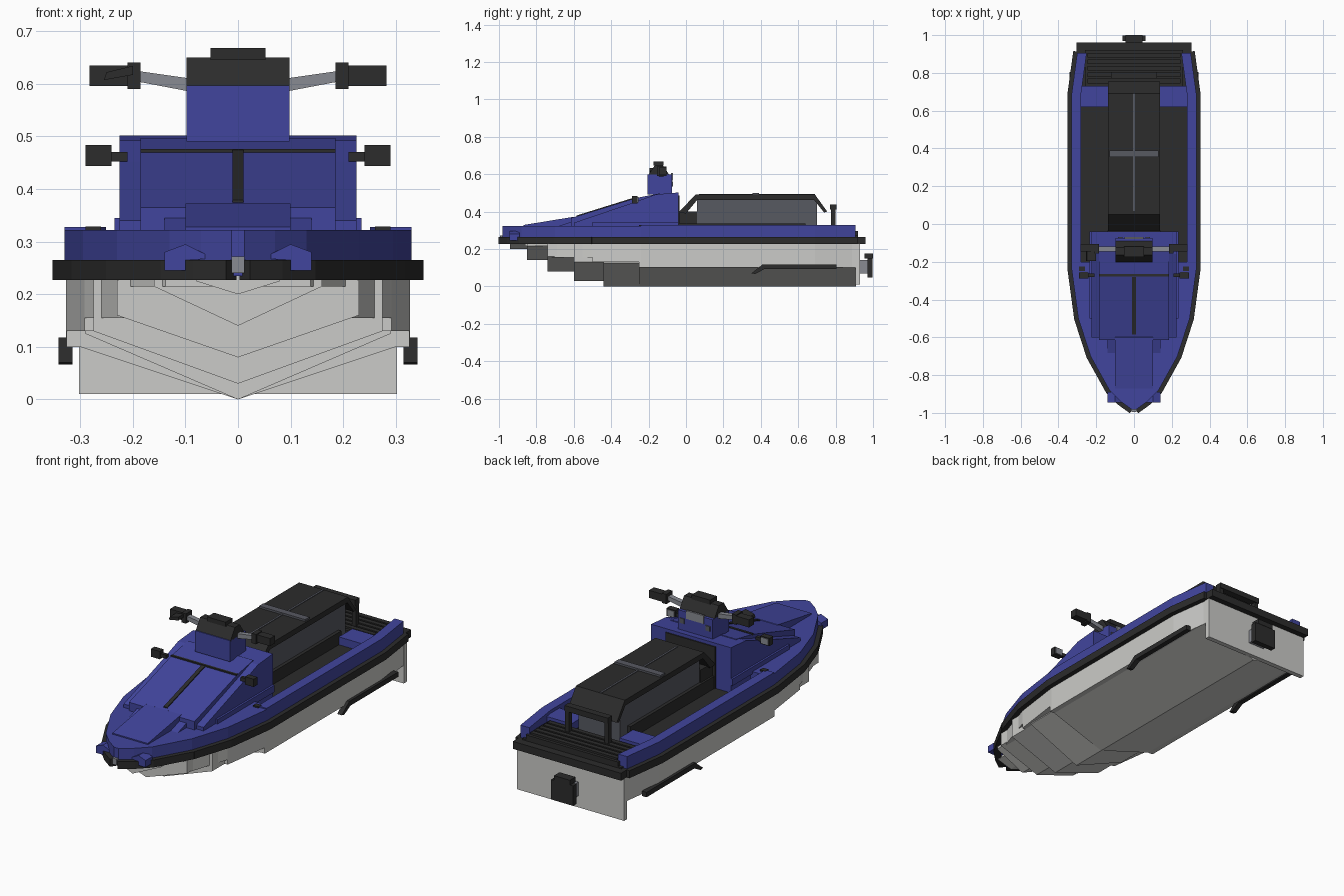
import bpy, bmesh, math
from mathutils import Vector

cube = bpy.data.objects.get("Cube")
if cube:
    bpy.data.objects.remove(cube, do_unlink=True)


def material(name, r, g, b):
    m = bpy.data.materials.new(name)
    m.use_nodes = True
    m.diffuse_color = (r, g, b, 1)
    m.node_tree.nodes["Principled BSDF"].inputs["Base Color"].default_value = (r, g, b, 1)
    return m


BLUE = material("deck blue", .053, .06, .34)
BLACK = material("rubber black", .025, .025, .025)
GREY = material("seat grey", .095, .1, .12)
SILVER = material("metal silver", .25, .26, .29)
WHITE = material("hull pale grey", .6, .6, .58)


def prism(name, pts, axis, a, b, mat):
    """Extrude a flat profile from a to b; the profile is yz, xz or xy for axis x, y or z."""
    def place(p, t):
        return {"x": (t, *p), "y": (p[0], t, p[1]), "z": (*p, t)}[axis]
    bm = bmesh.new()
    low = [bm.verts.new(place(p, a)) for p in pts]
    high = [bm.verts.new(place(p, b)) for p in pts]
    bm.faces.new(low)
    bm.faces.new(high)
    for i in range(len(pts)):
        j = (i + 1) % len(pts)
        bm.faces.new((low[i], low[j], high[j], high[i]))
    bmesh.ops.recalc_face_normals(bm, faces=bm.faces)
    mesh = bpy.data.meshes.new(name)
    bm.to_mesh(mesh)
    bm.free()
    mesh.materials.append(mat)
    ob = bpy.data.objects.new(name, mesh)
    bpy.context.collection.objects.link(ob)
    return ob


def box(name, x, y, z, mat):
    rect = [(x[0], y[0]), (x[1], y[0]), (x[1], y[1]), (x[0], y[1])]
    return prism(name, rect, "z", z[0], z[1], mat)


def centred(name, w, y, z, mat):
    return box(name, (-w, w), y, z, mat)


def mirrored(ob):
    mod = ob.modifiers.new("Mirror", "MIRROR")
    mod.use_axis = (True, False, False)
    return ob


# Plan outline: half width against length
OUTLINE = [(.012, -.982), (.07, -.94), (.13, -.88), (.23, -.7), (.295, -.5),
           (.33, -.24), (.33, .69), (.3, .91)]


def half_width(y):
    for (x0, y0), (x1, y1) in zip(OUTLINE, OUTLINE[1:]):
        if y <= y1:
            return x0 + (x1 - x0) * (y - y0) / (y1 - y0)
    return OUTLINE[-1][0]


def edge(y0, y1, inset=0):
    ys = [y0] + [y for _, y in OUTLINE if y0 < y < y1] + [y1]
    return [(half_width(y) - inset, y) for y in ys]


def slab(name, y0, y1, z0, z1, mat, inset=0):
    side = edge(y0, y1, inset)
    return prism(name, side + [(-x, y) for x, y in reversed(side)], "z", z0, z1, mat)


# Hull: stepped side walls over a stepped vee bottom
for y0, y1, z in [(-.25, .91, .1), (-.5, -.25, .13), (-.72, -.5, .155), (-.86, -.72, .215)]:
    slab("hull_wall", y0, y1, z, .24, WHITE, .003)
for y0, y1, keel, w, chine in [(-.25, .91, 0, .3, .1), (-.44, -.25, 0, .29, .125),
                               (-.6, -.44, .03, .275, .13), (-.74, -.6, .08, .23, .16),
                               (-.85, -.74, .14, .16, .215), (-.94, -.85, .2, .08, .225)]:
    prism("hull_bottom", [(0, keel), (w, chine), (w, .235), (-w, .235), (-w, chine)],
          "y", y0, y1, WHITE)
centred("transom", .302, (.905, .93), (.01, .235), WHITE)

# Rubber bumper around the outline
for (x0, y0), (x1, y1) in zip(OUTLINE, OUTLINE[1:]):
    a, b = Vector((x0, y0)), Vector((x1, y1))
    d = (b - a).normalized()
    n = Vector((d.y, -d.x)) * .022
    a, b = a - d * .003, b + d * .003
    quad = [tuple(p) for p in (a - n * .5, b - n * .5, b + n, a + n)]
    mirrored(prism("bumper_side", quad, "z", .227, .265, BLACK))
centred("bumper_rear", .305, (.905, .96), (.227, .265), BLACK)
centred("bow_eye", .012, (-.995, -.97), (.24, .272), SILVER)

# Deck, side gunwales and foot wells
slab("fore_deck", -.982, -.2, .235, .322, BLUE)
rail = edge(-.24, .905) + edge(-.24, .905, .05)[::-1]
mirrored(prism("gunwale", rail, "z", .235, .328, BLUE))
slab("foot_well", -.22, .92, .235, .272, BLACK, .02)
mirrored(box("well_end", (.135, .285), (.62, .73), (.25, .312), BLUE))
centred("rear_deck", .26, (.73, .92), (.25, .295), BLACK)
for i in range(5):
    y = .745 + i * .034
    centred("rear_slat", .245, (y, y + .024), (.29, .305), BLACK)
mirrored(box("cleat", (.26, .29), (-.25, -.225), (.32, .329), BLACK))

# Bow fins
fin = [(.045, .268), (.1, .295), (.14, .28), (.14, .245), (.1, .245), (.1, .265)]
mirrored(prism("bow_fin", fin, "y", -.945, -.89, BLUE))

# Hood: wide body, raised centre panel and narrow nose
body = [(-.6, .3), (-.6, .34), (-.27, .452), (-.16, .492), (-.04, .502), (-.04, .25)]
prism("hood", body, "x", -.225, .225, BLUE)
panel = [(-.615, .3), (-.615, .365), (-.27, .472), (-.14, .497), (-.1, .3)]
prism("hood_panel", panel, "x", -.185, .185, BLUE)
nose = [(-.87, .31), (-.87, .328), (-.6, .372), (-.5, .32)]
prism("hood_nose", nose, "x", -.1, .1, BLUE)
shoulder = [(-.72, .31), (-.6, .35), (-.55, .31)]
prism("hood_shoulder", shoulder, "x", -.14, .14, BLUE)
mirrored(box("side_fairing", (.2, .235), (-.5, -.04), (.31, .345), BLUE))
strip = [(-.585, .372), (-.585, .379), (-.28, .474), (-.28, .467)]
prism("hood_strip", strip, "x", -.01, .01, BLACK)
centred("hood_seam", .185, (-.278, -.266), (.465, .476), BLACK)
centred("dash_back", .14, (-.05, -.034), (.27, .485), BLACK)

# Mirrors on the hood
mirrored(box("mirror_stalk", (.21, .245), (-.28, -.262), (.452, .47), BLACK))
mirrored(box("mirror_head", (.24, .29), (-.288, -.258), (.444, .484), BLACK))
mirrored(box("mirror_glass", (.246, .284), (-.26, -.255), (.449, .479), SILVER))

# Steering console
centred("console", .098, (-.205, -.075), (.49, .597), BLUE)
cover = [(-.205, .59), (-.165, .65), (-.125, .65), (-.09, .597)]
prism("console_cover", cover, "x", -.098, .098, BLACK)
centred("cover_cap", .052, (-.175, -.12), (.645, .668), BLACK)
centred("display", .05, (-.08, -.07), (.565, .607), SILVER)
mirrored(box("console_button", (.06, .085), (-.08, -.07), (.535, .56), GREY))

# Handlebars
bar = [(.09, .585), (.195, .605), (.195, .625), (.09, .61)]
mirrored(prism("handlebar", bar, "y", -.145, -.12, SILVER))
mirrored(box("grip_collar", (.185, .21), (-.155, -.105), (.59, .64), BLACK))
mirrored(box("grip", (.205, .282), (-.145, -.105), (.596, .635), BLACK))
lever = [(-.255, .607), (-.25, .622), (-.2, .634), (-.2, .617)]
prism("throttle_lever", lever, "y", -.195, -.14, BLACK)

# Seat: grey sides under a folded black cushion
centred("seat_base", .135, (-.035, .64), (.26, .335), BLACK)
centred("seat_side", .118, (.06, .7), (.27, .475), GREY)
centred("seat_front", .125, (-.035, .06), (.3, .4), BLACK)
cushion = [(-.04, .395), (.05, .49), (.69, .49), (.755, .4), (.738, .395),
           (.685, .462), (.06, .462), (0, .39)]
prism("seat_cushion", cushion, "x", -.138, .138, BLACK)
centred("seat_strap", .13, (.355, .39), (.488, .5), GREY)
centred("seat_seam", .005, (.07, .69), (.485, .493), GREY)

# Grab handle behind the seat
mirrored(box("handle_post", (.1, .122), (.775, .8), (.29, .42), BLACK))
centred("handle_bar", .122, (.77, .805), (.41, .438), BLACK)

# Side sponsons
sponson = [(.35, .07), (.41, .118), (.805, .118), (.805, .093), (.42, .093), (.37, .066)]
mirrored(prism("sponson", sponson, "x", .315, .341, BLACK))

# Jet nozzle
centred("jet_pipe", .045, (.925, .975), (.07, .14), SILVER)
centred("jet_nozzle", .062, (.97, .998), (.048, .15), BLACK)
centred("nozzle_cap", .045, (.955, 1), (.15, .175), BLACK)
